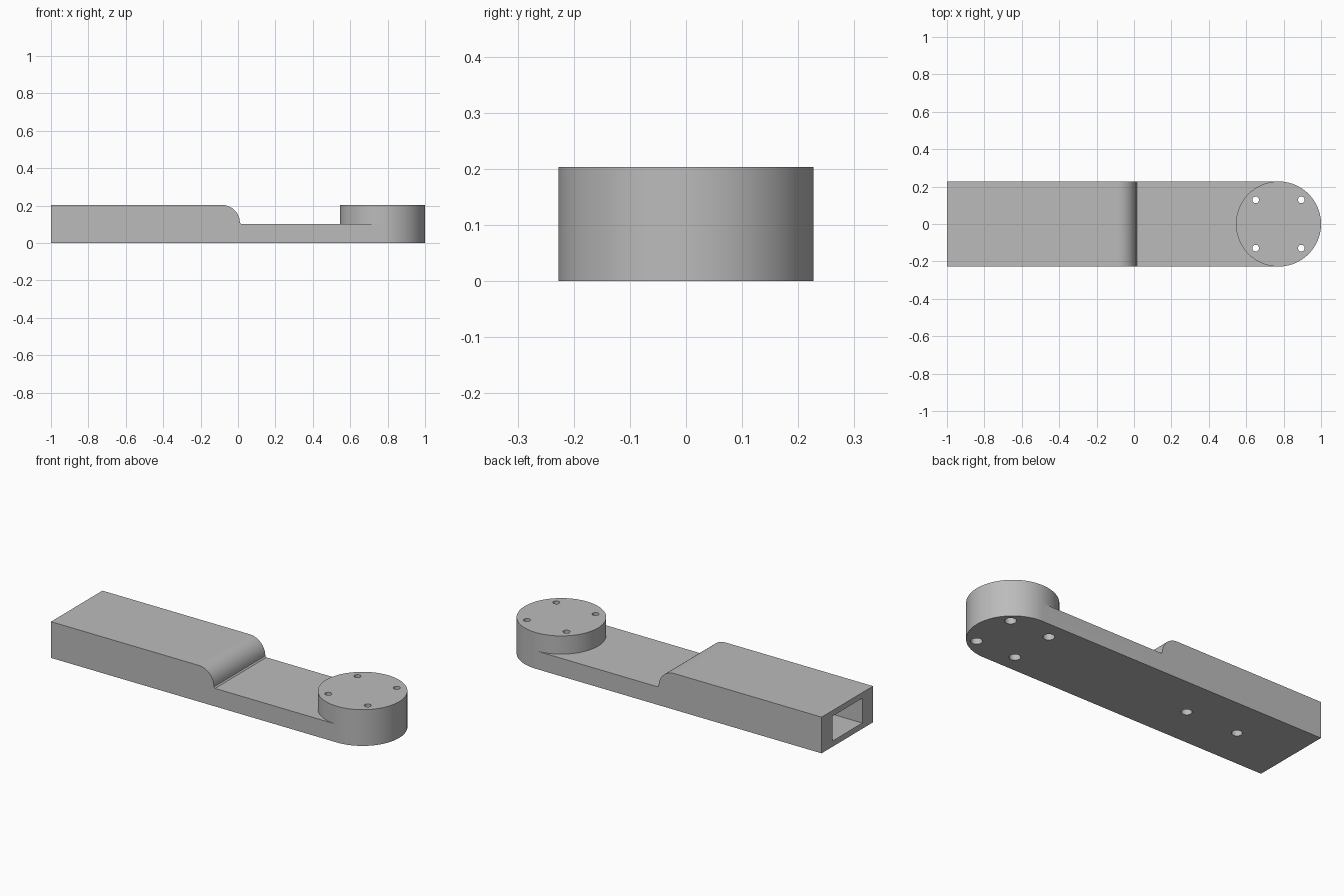
import bpy, bmesh, math

cube = bpy.data.objects.get("Cube")
if cube:
    bpy.data.objects.remove(cube, do_unlink=True)

grey = bpy.data.materials.new("plain grey")
grey.use_nodes = True
colour = (0.5, 0.5, 0.5, 1)
grey.diffuse_color = colour
grey.node_tree.nodes["Principled BSDF"].inputs["Base Color"].default_value = colour

HALF = 0.2275          # half width, also the boss radius
HEIGHT = 0.203
PLATE = 0.101          # thickness of the thin arm
BOSS_X = 1 - HALF
WALL = 0.032


def prism(name, points, depth):
    """Extrude a closed list of 3D points along the depth vector."""
    bm = bmesh.new()
    face = bm.faces.new([bm.verts.new(p) for p in points])
    new = bmesh.ops.extrude_face_region(bm, geom=[face])["geom"]
    bmesh.ops.translate(bm, vec=depth, verts=[v for v in new if isinstance(v, bmesh.types.BMVert)])
    bmesh.ops.recalc_face_normals(bm, faces=bm.faces)
    mesh = bpy.data.meshes.new(name)
    bm.to_mesh(mesh)
    bm.free()
    mesh.materials.append(grey)
    obj = bpy.data.objects.new(name, mesh)
    bpy.context.collection.objects.link(obj)
    return obj


def cylinder(name, x, y, radius, z0, z1, sides):
    ring = [(x + radius * math.cos(2 * math.pi * i / sides),
             y + radius * math.sin(2 * math.pi * i / sides), z0) for i in range(sides)]
    return prism(name, ring, (0, 0, z1 - z0))


def combine(target, other, operation):
    """Apply a boolean and discard the helper."""
    mod = target.modifiers.new(operation, "BOOLEAN")
    mod.object, mod.operation, mod.solver = other, operation, "EXACT"
    bpy.context.view_layer.objects.active = target
    bpy.ops.object.modifier_apply(modifier=mod.name)
    bpy.data.objects.remove(other, do_unlink=True)


# Arm: thick sleeve, rounded shoulder, thin plate
R = 0.095
shoulder = [(-0.085 + R * math.sin(a), HEIGHT - R + R * math.cos(a))
            for a in (math.pi / 2 * i / 16 for i in range(17))]
profile = [(-1, 0), (-1, HEIGHT)] + shoulder + [(0.017, PLATE), (BOSS_X, PLATE), (BOSS_X, 0)]
arm = prism("arm", [(x, -HALF, z) for x, z in profile], (0, 2 * HALF, 0))

# Round boss at the free end
combine(arm, cylinder("boss", BOSS_X, 0, HALF, 0, HEIGHT, 96), "UNION")

# Rectangular socket in the thick end
w = 0.133
socket = [(-1.1, -w, WALL), (-1.1, w, WALL), (-1.1, w, HEIGHT - WALL), (-1.1, -w, HEIGHT - WALL)]
combine(arm, prism("socket_cutter", socket, (1.0, 0, 0)), "DIFFERENCE")

# Bolt holes through the boss, counterbored from below
for sx in (-1, 1):
    for sy in (-1, 1):
        x, y = BOSS_X + sx * 0.122, sy * 0.129
        combine(arm, cylinder("bolt_cutter", x, y, 0.018, -0.1, 0.3, 24), "DIFFERENCE")
        combine(arm, cylinder("bore_cutter", x, y, 0.029, -0.1, PLATE, 24), "DIFFERENCE")

# Two screw holes from the underside into the socket
for x in (-0.655, -0.335):
    combine(arm, cylinder("screw_cutter", x, 0, 0.027, -0.1, 0.1, 24), "DIFFERENCE")

bpy.ops.object.select_all(action="DESELECT")
arm.select_set(True)
bpy.context.view_layer.objects.active = arm
bpy.ops.object.shade_smooth_by_angle(angle=math.radians(30))
